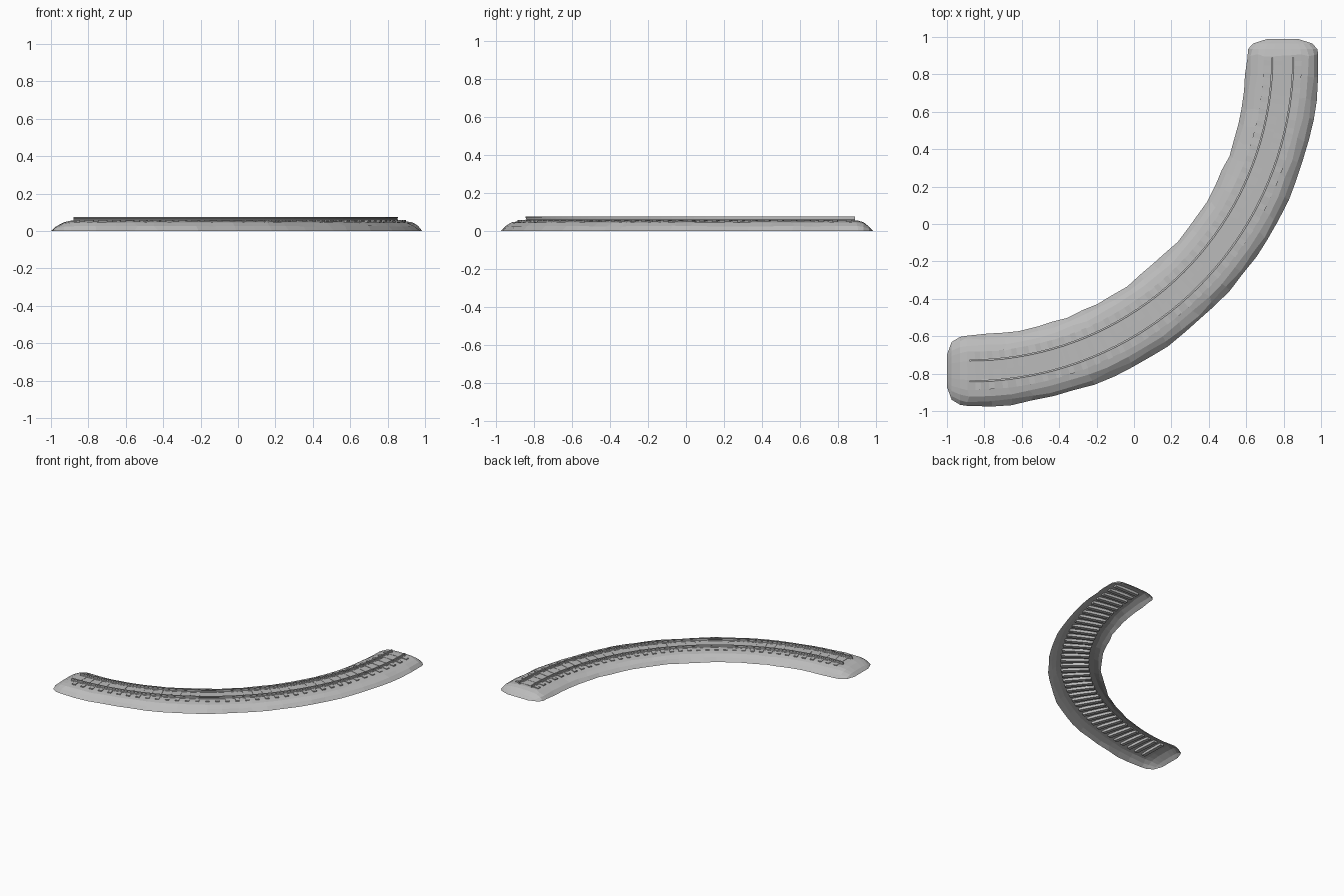
import bpy, bmesh, math, random
from mathutils import Vector, Matrix

if "Cube" in bpy.data.objects:
    bpy.data.objects.remove(bpy.data.objects["Cube"])

random.seed(4)
CX, CY, R = -0.88, 0.89, 1.675        # centre and radius of the quarter-circle track
L = R * math.pi / 2

stone = bpy.data.materials.new("stone grey")
stone.diffuse_color = (0.5, 0.5, 0.5, 1)
stone.use_nodes = True
stone.node_tree.nodes["Principled BSDF"].inputs["Base Color"].default_value = stone.diffuse_color


def track_point(s, offset, z):
    """Point at distance s along the track, offset outwards; straight beyond both ends."""
    a = min(max(s, 0), L) / R
    extra = s - a * R
    r = R + offset
    return Vector((CX + r * math.sin(a) + extra * math.cos(a),
                   CY - r * math.cos(a) + extra * math.sin(a), z))


def finish(name, bm, normals=True):
    if normals:
        bmesh.ops.recalc_face_normals(bm, faces=bm.faces)
    me = bpy.data.meshes.new(name)
    bm.to_mesh(me)
    bm.free()
    me.materials.append(stone)
    ob = bpy.data.objects.new(name, me)
    bpy.context.collection.objects.link(ob)
    return ob


def loft(bm, rings, closed):
    n = len(rings[0])
    for a, b in zip(rings, rings[1:]):
        for i in range(n if closed else n - 1):
            j = (i + 1) % n
            bm.faces.new((a[i], b[i], b[j], a[j]))


# Ballast bed: rough open-bottomed mound with rounded ends
half = [(0.193, 0), (0.168, 0.027), (0.135, 0.045), (0.1, 0.052), (0.05, 0.056)]
profile = [(-o, z) for o, z in half] + [(0, 0.056)] + [(o, z) for o, z in reversed(half)]
# (distance, width factor, height factor)
start = [(-0.12, 0.45, 0), (-0.095, 0.8, 0.42), (-0.05, 0.94, 0.84), (-0.01, 1, 1)]
end = [(L + 0.01, 1, 1), (L + 0.045, 0.96, 0.84), (L + 0.075, 0.82, 0.42), (L + 0.098, 0.45, 0)]
middle = [(L * i / 26, 1, 1) for i in range(1, 26)]
bm = bmesh.new()
rings = []
for s, w, h in start + middle + end:
    ring = []
    for o, z in profile:
        rough = min(abs(o) / 0.15, 1) if h == 1 else 0
        jo = random.uniform(-0.006, 0.006) * rough
        jz = random.uniform(-0.003, 0.002) * rough if z > 0 else 0
        js = random.uniform(-0.012, 0.012) * rough
        ring.append(bm.verts.new(track_point(s + js, o * w + jo, z * h + jz)))
    rings.append(ring)
loft(bm, rings, False)
bm.normal_update()
if sum(f.normal.z for f in bm.faces) < 0:
    bmesh.ops.reverse_faces(bm, faces=bm.faces)
finish("ballast_bed", bm, normals=False)

# Sleepers: boxes half sunk in the ballast
bm = bmesh.new()
COUNT = 38
for i in range(COUNT):
    s = 0.045 + (L - 0.075 - 0.0) * i / (COUNT - 1)
    m = (Matrix.Translation(track_point(s, 0, 0.047))
         @ Matrix.Rotation(s / R, 4, 'Z')
         @ Matrix.Diagonal((0.028, 0.204, 0.022, 1)))
    bmesh.ops.create_cube(bm, size=1, matrix=m)
finish("sleepers", bm)

# Rails: I-shaped profile swept along the arc
side = [(0.007, 0.056), (0.007, 0.059), (0.0025, 0.061),
        (0.0025, 0.068), (0.005, 0.07), (0.005, 0.076)]
rail_profile = side + [(-o, z) for o, z in reversed(side)]
for name, off in (("inner_rail", -0.056), ("outer_rail", 0.056)):
    bm = bmesh.new()
    rings = [[bm.verts.new(track_point(L * i / 40, off + o, z)) for o, z in rail_profile]
             for i in range(41)]
    loft(bm, rings, True)
    bm.faces.new(rings[0])
    bm.faces.new(rings[-1])
    finish(name, bm)
